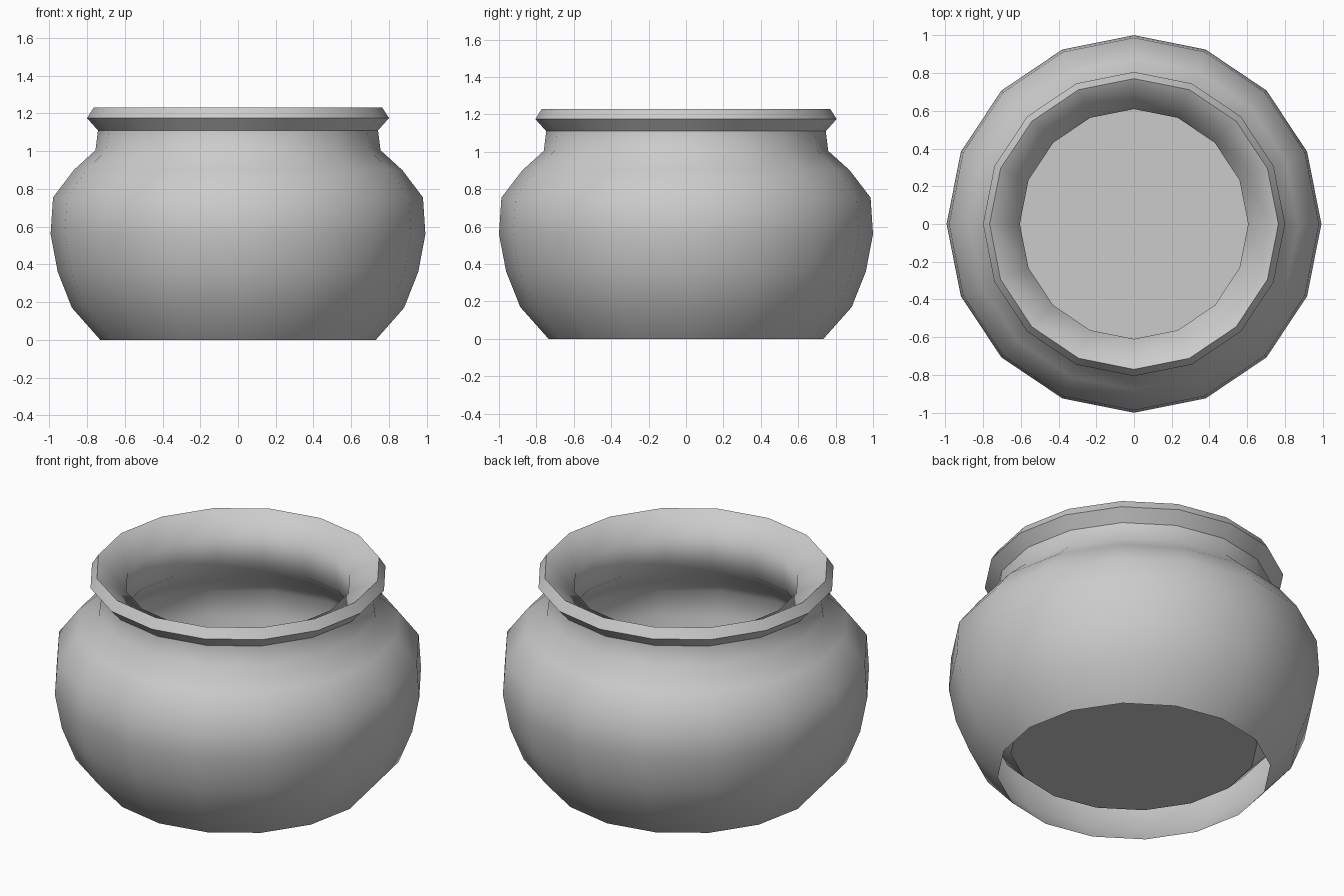
import bpy, bmesh, math

if "Cube" in bpy.data.objects:
    bpy.data.objects.remove(bpy.data.objects["Cube"])

SIDES = 16
# Profile (radius, height): outer wall, rim, then down the inner wall to the floor
PROFILE = [
    (0.73, 0.0), (0.88, 0.17), (0.955, 0.36), (0.993, 0.56), (0.98, 0.755),
    (0.87, 0.90), (0.755, 1.005), (0.742, 1.11), (0.80, 1.175), (0.765, 1.23),
    (0.605, 1.14), (0.635, 0.93), (0.78, 0.79), (0.855, 0.70), (0.85, 0.555),
    (0.815, 0.40), (0.76, 0.24), (0.66, 0.14),
]
SHARP_RINGS = {7, 8, 9, len(PROFILE) - 1}

bm = bmesh.new()
rings = []
for r, z in PROFILE:
    rings.append([bm.verts.new((r * math.cos(2 * math.pi * i / SIDES),
                                1.007 * r * math.sin(2 * math.pi * i / SIDES), z))
                  for i in range(SIDES)])

# Walls
for a, b in zip(rings, rings[1:]):
    for i in range(SIDES):
        j = (i + 1) % SIDES
        bm.faces.new((a[i], a[j], b[j], b[i])).smooth = True

# Raised floor; the underside of the pot stays open
bm.faces.new(rings[-1])

# Crisp edges on the rim and floor
for k in SHARP_RINGS:
    for i in range(SIDES):
        bm.edges.get((rings[k][i], rings[k][(i + 1) % SIDES])).smooth = False

mesh = bpy.data.meshes.new("pot")
bm.to_mesh(mesh)
bm.free()
pot = bpy.data.objects.new("pot", mesh)
bpy.context.collection.objects.link(pot)
